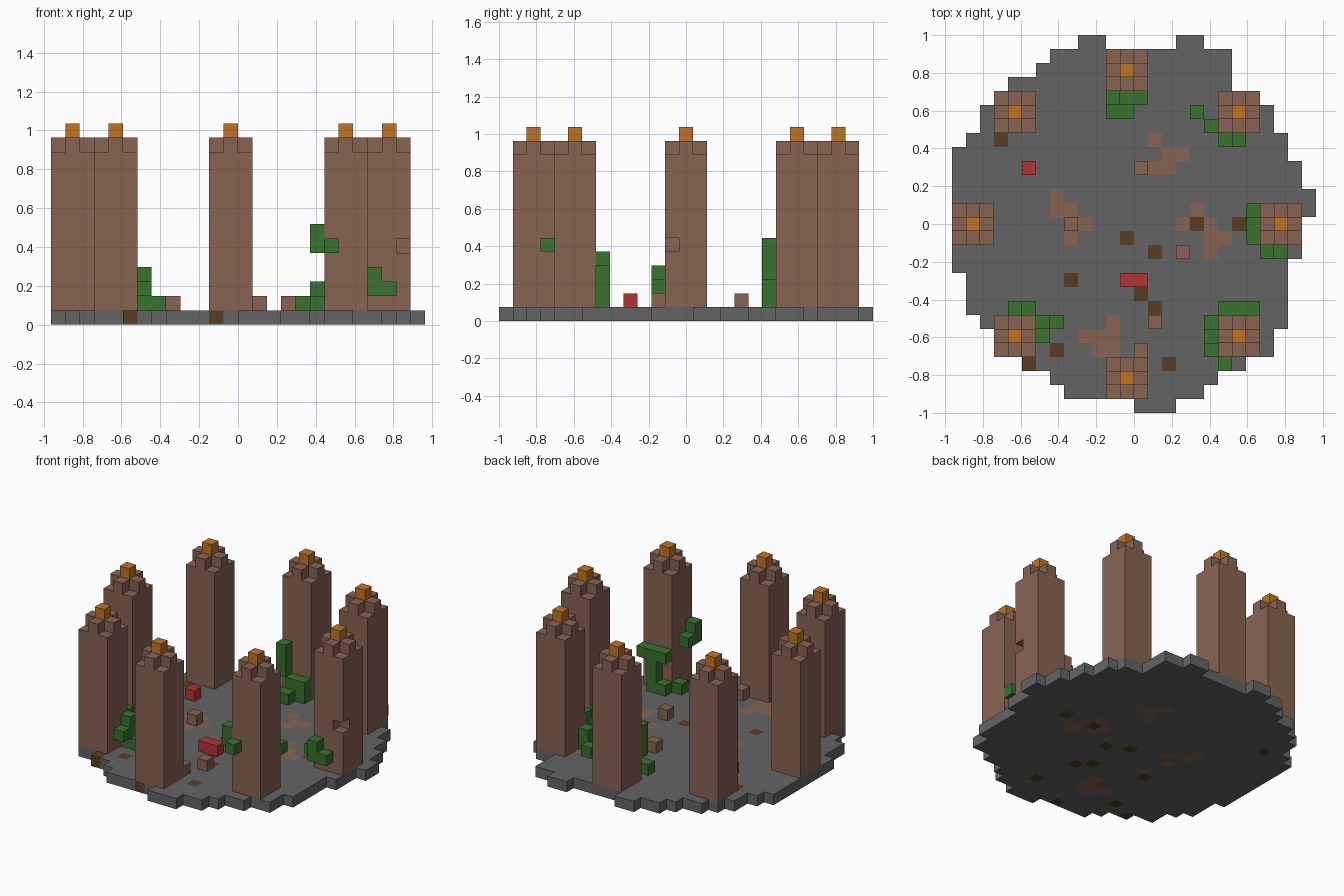
import bpy, bmesh, math
from mathutils import Vector

if "Cube" in bpy.data.objects:
    bpy.data.objects.remove(bpy.data.objects["Cube"], do_unlink=True)

UNIT = 2 / 27                                  # edge of one block
ORIGIN = Vector((-13, -13.5, 0)) * UNIT


def material(name, rgb):
    linear = [((c / 255 + 0.055) / 1.055) ** 2.4 for c in rgb] + [1]
    mat = bpy.data.materials.new(name)
    mat.use_nodes = True
    mat.diffuse_color = linear
    bsdf = mat.node_tree.nodes["Principled BSDF"]
    bsdf.inputs["Base Color"].default_value = linear
    bsdf.inputs["Roughness"].default_value = 0.9
    return mat


STONE = material("grey stone", (100, 100, 100))
CLAY = material("brown brick", (136, 100, 84))
DIRT = material("dark dirt", (87, 63, 35))
VINE = material("leaf green", (56, 114, 47))
LAMP = material("lamp orange", (192, 116, 36))
RED = material("red", (178, 52, 54))

SIDES = [Vector(s) for s in ((1, 0, 0), (-1, 0, 0), (0, 1, 0),
                             (0, -1, 0), (0, 0, 1), (0, 0, -1))]


def blocks(name, cells, mats):
    """Skin a {cell: material slot} set with its exposed faces only."""
    bm = bmesh.new()
    for cell, slot in cells.items():
        for n in SIDES:
            if tuple(int(a + b) for a, b in zip(cell, n)) in cells:
                continue
            u = Vector((n.y, n.z, n.x))
            v = n.cross(u)
            mid = Vector(cell) + Vector((0.5, 0.5, 0.5)) + n / 2
            ring = [mid + (u * a + v * b) / 2
                    for a, b in ((-1, -1), (1, -1), (1, 1), (-1, 1))]
            face = bm.faces.new([bm.verts.new(p * UNIT + ORIGIN) for p in ring])
            face.material_index = slot
    bmesh.ops.remove_doubles(bm, verts=bm.verts, dist=UNIT / 100)
    mesh = bpy.data.meshes.new(name)
    bm.to_mesh(mesh)
    bm.free()
    for m in mats:
        mesh.materials.append(m)
    obj = bpy.data.objects.new(name, mesh)
    bpy.context.collection.objects.link(obj)
    return obj


def solid(name, cells, mat):
    return blocks(name, dict.fromkeys(cells, 0), [mat])


def column(i, j, low, high):
    return [(i, j, k) for k in range(low, high + 1)]


# Round floor: first and last block of each row, front to back
ROWS = [(13, 15), (8, 17), (7, 18), (5, 20), (3, 22), (3, 22), (2, 23),
        (1, 23), (1, 23), (1, 23), (0, 23), (0, 24), (0, 24), (0, 24),
        (0, 25), (0, 25), (0, 24), (0, 24), (0, 23), (1, 23), (2, 22),
        (2, 22), (3, 21), (4, 19), (6, 19), (7, 19)]
floor = {(i, j, 0): 0 for j, (a, b) in enumerate(ROWS) for i in range(a, b + 1)}
floor.update({(i, 26, 0): 0 for i in (9, 10, 16, 17)})

# Worn brick and dirt patches in the floor
BRICK_PATCHES = ((14, 19), (15, 18), (16, 18), (14, 17), (15, 17),
                 (7, 15), (7, 14), (8, 14), (9, 13), (8, 12),
                 (17, 14), (16, 13), (18, 13), (18, 12), (19, 12), (18, 11),
                 (11, 6), (9, 5), (10, 5), (11, 5), (10, 4), (11, 4))
DIRT_PATCHES = ((12, 12), (14, 11), (8, 9), (13, 8), (14, 7), (7, 4), (15, 3),
                (17, 13), (20, 13), (3, 19), (5, 3), (11, 1))
for slot, patch in ((1, BRICK_PATCHES), (2, DIRT_PATCHES)):
    floor.update({(i, j, 0): slot for i, j in patch})
blocks("floor", floor, [STONE, CLAY, DIRT])

# Ring of eight pillars, each with a stepped top and a lamp
PILLARS = {"left": (22, 12), "back_left": (19, 20), "back": (11, 23),
           "back_right": (3, 20), "right": (0, 12), "front_right": (3, 4),
           "front": (11, 1), "front_left": (19, 4)}
CHIPPED = (24, 12, 5)
for side, (i0, j0) in PILLARS.items():
    cells = []
    for i in range(3):
        for j in range(3):
            top = 12 if 1 in (i, j) else 11
            cells += column(i0 + i, j0 + j, 1, top)
    solid(side + "_pillar", [c for c in cells if c != CHIPPED], CLAY)
    solid(side + "_lamp", [(i0 + 1, j0 + 1, 13)], LAMP)

# Vines climbing the pillars
solid("back_vine", column(11, 22, 3, 5) + column(12, 22, 2, 2)
      + column(13, 22, 1, 2) + [(11, 21, 1), (12, 21, 1)], VINE)
solid("back_left_vine", column(19, 19, 1, 3) + column(20, 19, 3, 5)
      + column(18, 20, 1, 2) + [(17, 21, 1)], VINE)
solid("left_vine", column(22, 11, 2, 3) + [(23, 11, 2), (21, 12, 2)]
      + column(21, 13, 1, 2) + [(21, 14, 1)], VINE)
solid("front_left_vine", column(20, 7, 1, 4)
      + [(19, 7, 4), (21, 7, 4), (19, 7, 1), (18, 6, 1), (18, 5, 5),
         (18, 4, 6), (18, 4, 5), (19, 3, 5)], VINE)
solid("front_right_vine", column(6, 6, 1, 3) + [(7, 6, 1), (6, 5, 2)]
      + [(5, 7, 3), (4, 7, 3), (4, 7, 4)], VINE)

# Loose bricks and red blocks lying on the floor
for n, (i, j) in enumerate(((13, 17), (8, 13), (16, 11), (14, 6), (13, 4))):
    solid(f"loose_brick_{n + 1}", [(i, j, 1)], CLAY)
solid("red_bench", [(12, 9, 1), (13, 9, 1)], RED)
solid("red_block", [(5, 17, 1)], RED)
